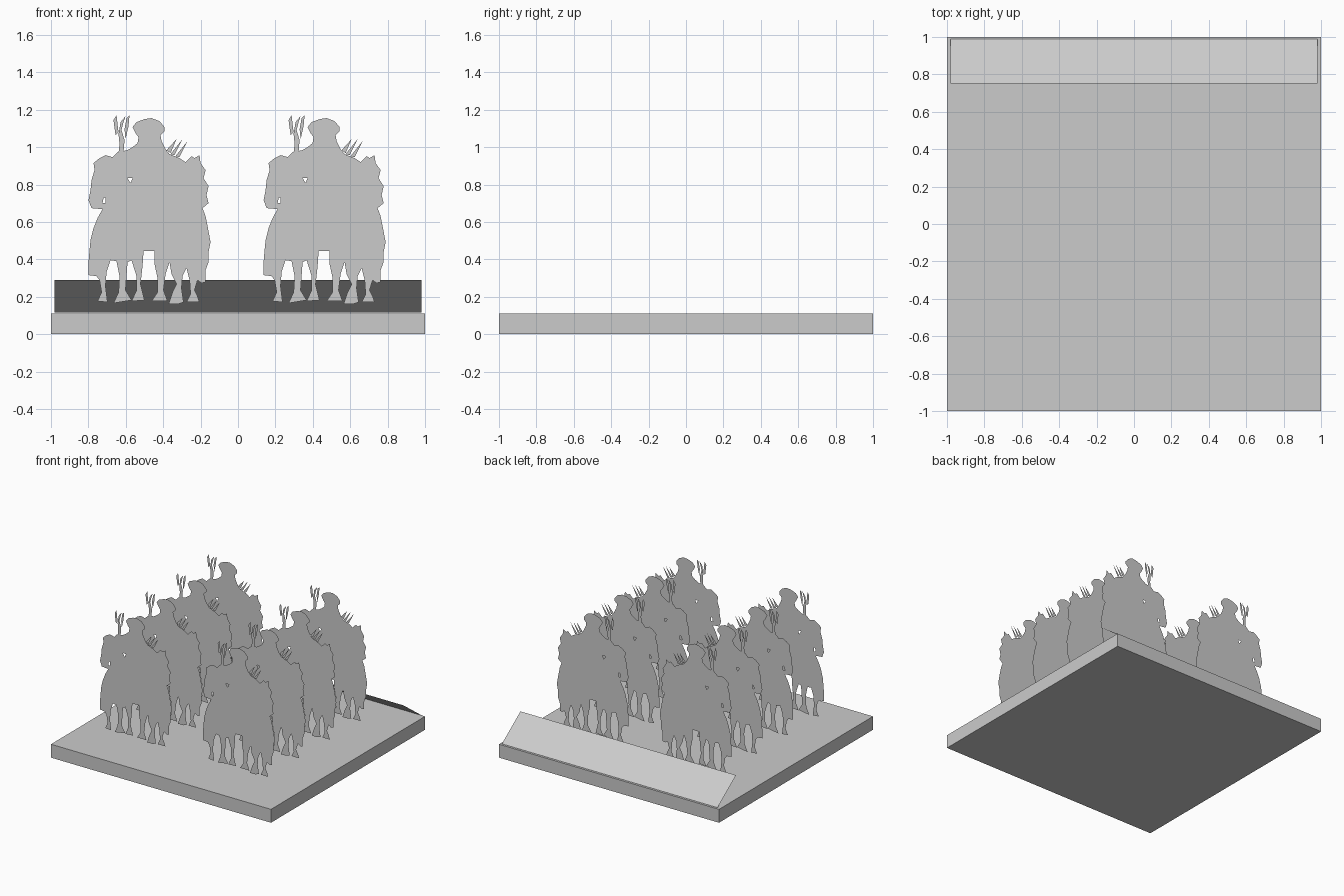
import bpy, bmesh

if "Cube" in bpy.data.objects:
    bpy.data.objects.remove(bpy.data.objects["Cube"])

GRID = 187.0  # drawing cells per unit for the flat cut-outs

grey = bpy.data.materials.new("light_grey")
grey.diffuse_color = (0.6, 0.6, 0.6, 1)
grey.use_nodes = True
grey.node_tree.nodes["Principled BSDF"].inputs["Base Color"].default_value = grey.diffuse_color


def add_object(name, bm):
    mesh = bpy.data.meshes.new(name)
    bm.to_mesh(mesh)
    bm.free()
    mesh.materials.append(grey)
    obj = bpy.data.objects.new(name, mesh)
    bpy.context.collection.objects.link(obj)
    return obj


def fill(bm, loops):
    """Fill an outline (first loop) minus its holes (other loops)."""
    edges = []
    for loop in loops:
        vs = [bm.verts.new((x / GRID, 0, z / GRID)) for x, z in loop]
        edges += [bm.edges.new((vs[i - 1], vs[i])) for i in range(len(vs))]
    bmesh.ops.triangle_fill(bm, edges=edges, use_beauty=True, normal=(0, -1, 0))


# base slab
bm = bmesh.new()
bmesh.ops.create_cube(bm, size=1)
for v in bm.verts:
    v.co = (v.co.x * 2, v.co.y * 2, (v.co.z + 0.5) * 0.11)
add_object("base_slab", bm)

# sloping back panel
bm = bmesh.new()
bm.faces.new([bm.verts.new(p) for p in (
    (-0.98, 0.75, 0.29), (0.98, 0.75, 0.29), (0.98, 0.99, 0.115), (-0.98, 0.99, 0.115))])
add_object("back_panel", bm)

# rider outline: hat, right shoulder and flank
hat_and_right = [
    (-17, 207), (-13, 212), (-5, 215), (2, 216), (10, 213), (15, 207), (15, 203),
    (11, 199), (12, 193), (16, 185), (20, 180), (30, 176), (36, 172), (42, 178),
    (45, 176), (50, 179), (51, 171), (56, 164), (54, 156), (59, 148), (57, 139),
    (59, 131), (53, 126), (56, 118), (58, 108), (61, 92), (59, 82), (59, 72),
    (56, 64), (56, 52), (52, 51)]
# legs and hooves, right to left
legs = [
    (48, 54), (45, 44), (48, 38), (50, 32), (37, 32), (41, 40), (40, 54), (37, 66),
    (33, 58), (32, 46), (34, 32), (28, 30), (19, 30), (23, 42), (27, 50), (22, 60),
    (20, 72), (16, 60), (14, 44), (18, 33), (2, 33), (8, 42), (8, 56), (5, 70),
    (5, 83), (-6, 83), (-7, 68), (-9, 50), (-5, 34), (-18, 33), (-13, 44), (-13, 58),
    (-18, 74), (-22, 72), (-23, 58), (-24, 44), (-18, 34), (-36, 31), (-31, 42),
    (-30, 58), (-33, 73), (-39, 74), (-43, 62), (-44, 48), (-42, 32), (-52, 33),
    (-48, 42), (-50, 54), (-53, 58)]
# left flank, arm and shoulder
left = [
    (-61, 59), (-61, 72), (-60, 84), (-59, 94), (-56, 106), (-52, 116), (-47, 125),
    (-58, 126), (-61, 134), (-59, 144), (-58, 154), (-55, 164), (-56, 171), (-50, 176),
    (-44, 179), (-37, 177), (-32, 182), (-22, 184), (-17, 187), (-12, 191), (-11, 197),
    (-14, 201)]
holes = [
    [(-47, 131), (-44, 131), (-44, 137), (-46, 136)],
    [(-22, 156), (-17, 156), (-19, 151)]]
# thin plumes on the left, thin blades on the right
plumes = [
    [(-31, 181), (-26, 182), (-25, 194), (-28, 204), (-26, 212), (-24, 218), (-29, 212),
     (-31, 200), (-30, 190)],
    [(-36, 214), (-33, 219), (-32, 210), (-31, 202), (-34, 199), (-35, 206)],
    [(-24, 195), (-21, 208), (-20, 219), (-23, 216), (-25, 205)]]
blades = [
    [(17, 184), (21, 181), (27, 195)],
    [(21, 180), (25, 179), (33, 195)],
    [(26, 178), (30, 177), (38, 193)]]

bm = bmesh.new()
fill(bm, [hat_and_right + legs + left] + holes)
for sliver in plumes + blades:
    fill(bm, [sliver])
for f in bm.faces:  # face every cut-out forward
    f.normal_update()
    if f.normal.y > 0:
        f.normal_flip()
rider = add_object("mounted_rider", bm)

# two columns of four riders
spots = [(x, y) for x in (-0.473, 0.463) for y in (-0.65, -0.25, 0.15, 0.55)]
rider.location = (*spots[0], 0)
for x, y in spots[1:]:
    copy = bpy.data.objects.new("mounted_rider", rider.data)
    copy.location = (x, y, 0)
    bpy.context.collection.objects.link(copy)
